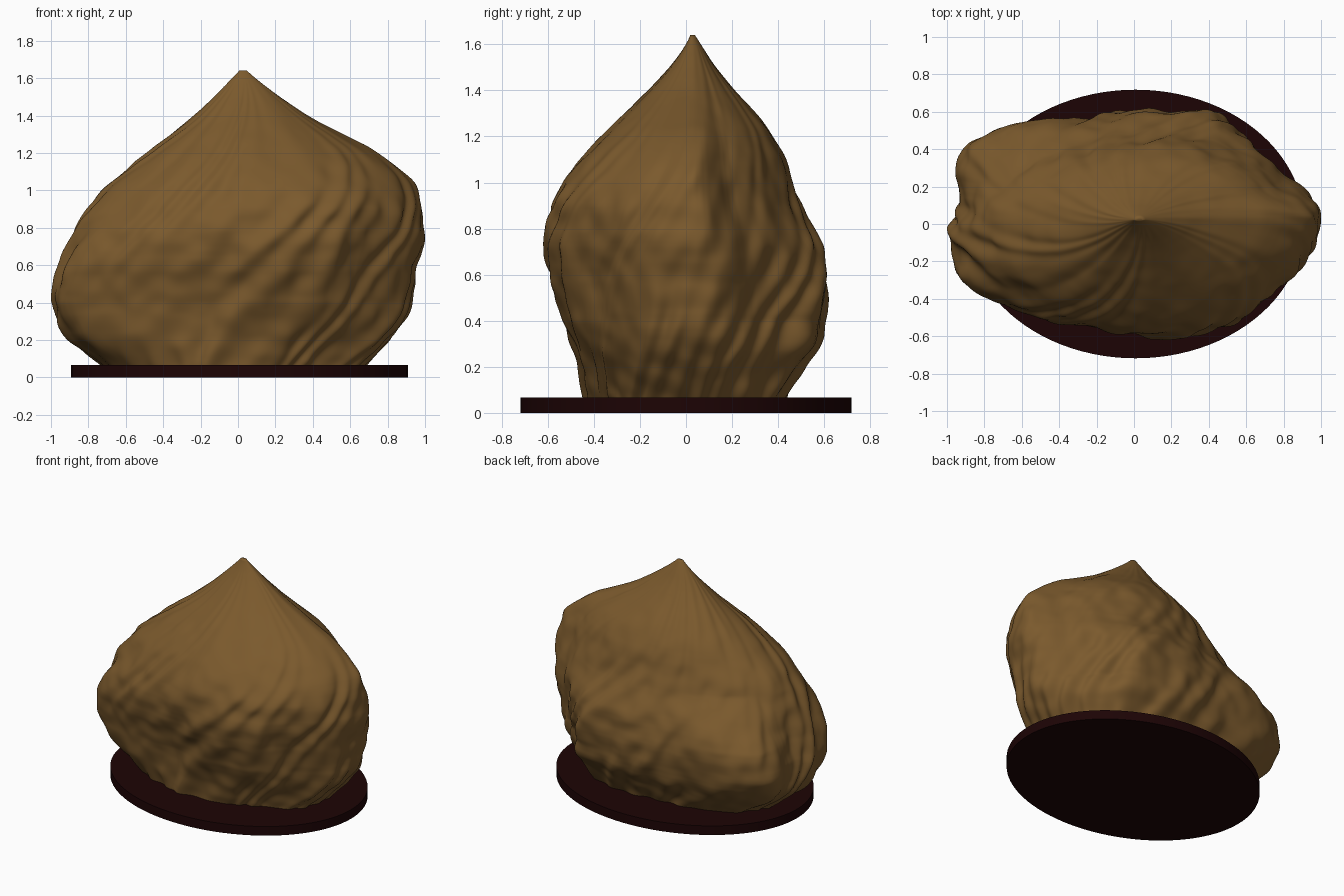
import bpy, bmesh, math
from mathutils import Vector, noise

if "Cube" in bpy.data.objects:
    bpy.data.objects.remove(bpy.data.objects["Cube"])

def material(name, rgb):
    m = bpy.data.materials.new(name)
    m.diffuse_color = (*rgb, 1)
    m.use_nodes = True
    m.node_tree.nodes["Principled BSDF"].inputs["Base Color"].default_value = m.diffuse_color
    return m

stone = material("brown stone", (0.197, 0.101, 0.026))
wood = material("dark wood", (0.012, 0.0012, 0.0015))

# Silhouette profiles of the rock: (height, reach) in each direction
LEFT = [(.04, .66), (.1, .73), (.2, .88), (.3, .95), (.43, .98), (.6, .93), (.8, .84),
        (1, .70), (1.2, .47), (1.4, .22), (1.6, .025), (1.64, -.01)]
RIGHT = [(.04, .62), (.2, .78), (.3, .87), (.4, .92), (.6, .94), (.75, .98), (.9, .96), (1, .93),
         (1.1, .85), (1.2, .73), (1.3, .54), (1.4, .36), (1.5, .22), (1.6, .09), (1.64, .05)]
FRONT = [(.04, .43), (.2, .47), (.4, .52), (.6, .59), (.75, .605), (.9, .57), (1, .52),
         (1.1, .45), (1.2, .36), (1.3, .26), (1.4, .16), (1.5, .07), (1.6, .0), (1.64, -.015)]
BACK = [(.04, .38), (.2, .48), (.3, .56), (.4, .59), (.55, .605), (.7, .58), (.8, .53), (.9, .475),
        (1, .44), (1.1, .415), (1.2, .37), (1.3, .29), (1.4, .20), (1.5, .12), (1.6, .06), (1.64, .035)]
CX, CY = .03, .02   # peak position

# Outlines of the rock from above at the foot, belly and shoulder, as shares of the reach
FOOT = [(1, 0), (.92, .5), (.61, .97), (-.08, 1), (-.77, .74), (-1, .13), (-1, -.15), (-.75, -.7),
        (-.16, -.98), (.44, -.74), (.95, -.45), (1, -.26)]
BELLY = [(.99, .11), (.9, .31), (.8, .4), (.66, .6), (.57, .77), (.45, .94), (.13, .98), (-.1, .95),
         (-.3, .89), (-.5, .89), (-.65, .87), (-.9, .63), (-.94, .45), (-.91, .27), (-.93, .05),
         (-.99, -.13), (-.95, -.32), (-.93, -.56), (-.72, -.72), (-.45, -.85), (-.2, -.87), (.12, -.98),
         (.52, -.85), (.65, -.64), (.84, -.47), (.94, -.29), (.95, -.14)]
SHOULDER = [(1, .1), (.8, .36), (.52, .78), (.2, 1), (-.3, .88), (-.6, .70), (-.85, .38), (-1, -.05),
            (-.93, -.45), (-.65, -.75), (-.2, -.92), (.15, -1), (.55, -.85), (.8, -.55), (.96, -.2)]

def polar(outline):
    p = sorted((math.atan2(y, x) % math.tau, math.hypot(x, y)) for x, y in outline)
    return [(p[-1][0] - math.tau, p[-1][1])] + p + [(p[0][0] + math.tau, p[0][1])]

PLANS = [(.05, polar(FOOT)), (.4, polar(BELLY)), (.6, polar(BELLY)), (.9, polar(SHOULDER)),
         (1.1, polar(SHOULDER)), (1.6, [(0, 1), (math.tau, 1)])]

def reach(profile, z):
    for (z0, r0), (z1, r1) in zip(profile, profile[1:]):
        if z <= z1:
            return r0 + (r1 - r0) * (z - z0) / (z1 - z0)
    return profile[-1][1]

def smooth_reach(profile, z):
    w = min(.03, 1.64 - z, z - .04)
    return sum(reach(profile, z + d) for d in (-w, 0, w)) / 3

def plan_radius(t, z):
    z = min(max(z, .05), 1.6)
    for (z0, p0), (z1, p1) in zip(PLANS, PLANS[1:]):
        if z <= z1:
            break
    k = (z - z0) / (z1 - z0)
    return sum(reach(p0, a) * (1 - k) + reach(p1, a) * k
               for a in ((t + d) % math.tau for d in (-.06, 0, .06))) / 3

def rock_point(t, z):
    c, s = math.cos(t), math.sin(t)
    a = smooth_reach(RIGHT, z) - CX if c > 0 else smooth_reach(LEFT, z) + CX
    b = smooth_reach(BACK, z) - CY if s > 0 else smooth_reach(FRONT, z) + CY
    r = plan_radius(t, z)
    x, y = a * c * r, b * s * r
    # slanting ridges which wind round the rock and fade to the peak
    u = t - .75 * z
    q = Vector((math.cos(u) * 2.2, math.sin(u) * 2.2, z * 1.6))
    warp = noise.noise(q)
    ridge = math.sin(24 * u + 5 * warp) * (.55 + .6 * noise.noise(q * .8 + Vector((7, 3, 1))))
    lump = noise.noise(q * 2.3)
    fine = noise.noise(Vector((x * 9, y * 9, z * 9)))
    fade = min(1, max(0, (1.6 - z) / .75))
    d = fade * (.014 * ridge + .016 * lump + .014 * fine)
    k = 1 + d / max(.1, math.hypot(x, y))
    return [CX + x * k, CY + y * k, z]

# Rock: rings lofted from the base up to the peak
SEG, RINGS = 288, 130
rows = [[rock_point(math.tau * (i + .5) / SEG, .04 + 1.6 * j / RINGS) for i in range(SEG)]
        for j in range(RINGS + 1)]
pts = [p for row in rows for p in row]
for axis, lo_goal, hi_goal in ((0, -1, 1), (1, -.62, .62)):
    lo, hi = min(p[axis] for p in pts), max(p[axis] for p in pts)
    for p in pts:
        p[axis] = lo_goal + (p[axis] - lo) * (hi_goal - lo_goal) / (hi - lo)
bm = bmesh.new()
vs = [[bm.verts.new(p) for p in row] for row in rows]
for lower, upper in zip(vs, vs[1:]):
    for i in range(SEG):
        k = (i + 1) % SEG
        bm.faces.new((lower[i], lower[k], upper[k], upper[i]))
bm.faces.new(vs[-1])
bm.faces.new(vs[0][::-1])
for f in bm.faces:
    f.smooth = True
mesh = bpy.data.meshes.new("rock")
bm.to_mesh(mesh)
bm.free()
mesh.materials.append(stone)
bpy.context.collection.objects.link(bpy.data.objects.new("rock", mesh))

# Oval display base
bpy.ops.mesh.primitive_cylinder_add(vertices=96, radius=1, depth=.066, location=(.008, 0, .033))
base = bpy.context.object
base.name = "oval_base"
base.scale = (.902, .718, 1)
bpy.ops.object.transform_apply(location=True, rotation=False, scale=True)
base.data.materials.append(wood)
bpy.ops.object.shade_smooth_by_angle(angle=math.radians(30))
